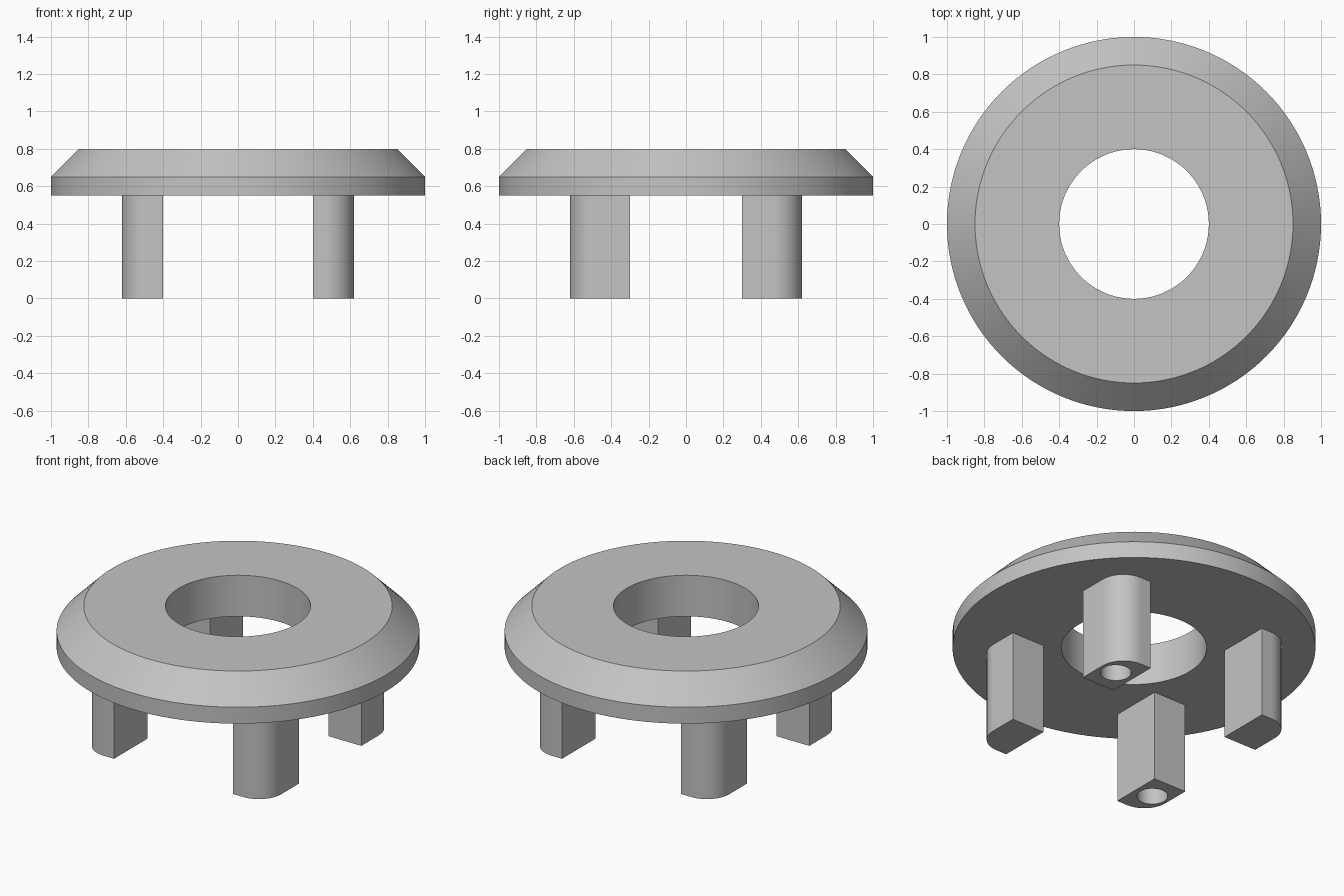
import bpy, bmesh, math
from mathutils import Vector

cube = bpy.data.objects.get("Cube")
if cube:
    bpy.data.objects.remove(cube, do_unlink=True)

# Single grey material
grey = bpy.data.materials.new("plain grey")
grey.use_nodes = True
colour = (0.55, 0.55, 0.55, 1)
grey.diffuse_color = colour
grey.node_tree.nodes["Principled BSDF"].inputs["Base Color"].default_value = colour


def make_object(name, bm):
    bmesh.ops.recalc_face_normals(bm, faces=bm.faces)
    mesh = bpy.data.meshes.new(name)
    bm.to_mesh(mesh)
    bm.free()
    mesh.materials.append(grey)
    obj = bpy.data.objects.new(name, mesh)
    bpy.context.collection.objects.link(obj)
    return obj


def smooth(obj):
    bpy.ops.object.select_all(action="DESELECT")
    obj.select_set(True)
    bpy.context.view_layer.objects.active = obj
    bpy.ops.object.shade_smooth_by_angle(angle=math.radians(30))


def extrude_outline(bm, outline, bottom, top):
    base = bm.faces.new([bm.verts.new((x, y, bottom)) for x, y in outline])
    grown = bmesh.ops.extrude_face_region(bm, geom=[base], use_keep_orig=True)
    verts = [v for v in grown["geom"] if isinstance(v, bmesh.types.BMVert)]
    bmesh.ops.translate(bm, verts=verts, vec=(0, 0, top - bottom))


# Chamfered ring, revolved from its cross-section
UNDERSIDE = 0.55
profile = [(0.4, UNDERSIDE), (1, UNDERSIDE), (1, 0.65), (0.85, 0.8), (0.4, 0.8)]
bm = bmesh.new()
points = [bm.verts.new((r, 0, z)) for r, z in profile]
edges = [bm.edges.new((points[i], points[(i + 1) % len(points)])) for i in range(len(points))]
bmesh.ops.spin(bm, geom=points + edges, cent=(0, 0, 0), axis=(0, 0, 1),
               angle=math.tau, steps=128, use_merge=True)
bmesh.ops.remove_doubles(bm, verts=bm.verts, dist=0.0001)
smooth(make_object("ring_plate", bm))

# Leg outline: a rectangle with its outer corner rounded
INNER_X, INNER_Y, OUTER, ROUND = 0.4, 0.3, 0.62, 0.15
centre = OUTER - ROUND
outline = [(INNER_X, INNER_Y), (OUTER, INNER_Y)]
for i in range(17):
    a = math.pi / 2 * i / 16
    outline.append((centre + ROUND * math.cos(a), centre + ROUND * math.sin(a)))
outline.append((INNER_X, OUTER))

# Four mirrored legs; one diagonal pair has screw holes
for side, sx in (("left", 1), ("right", -1)):
    for end, sy in (("front", -1), ("back", 1)):
        bm = bmesh.new()
        extrude_outline(bm, [(x * sx, y * sy) for x, y in outline], 0, UNDERSIDE)
        leg = make_object(f"{end}_{side}_leg", bm)
        if sx == sy:
            bm = bmesh.new()
            bmesh.ops.create_cone(bm, cap_ends=True, segments=48, radius1=0.085,
                                  radius2=0.085, depth=0.9)
            bmesh.ops.translate(bm, verts=bm.verts, vec=Vector((0.515 * sx, 0.457 * sy, 0)))
            cutter = make_object(f"{end}_{side}_hole_cutter", bm)
            cut = leg.modifiers.new("screw hole", "BOOLEAN")
            cut.object = cutter
            cut.operation = "DIFFERENCE"
            cut.solver = "EXACT"
            bpy.context.view_layer.objects.active = leg
            bpy.ops.object.modifier_apply(modifier=cut.name)
            bpy.data.objects.remove(cutter, do_unlink=True)
        smooth(leg)
